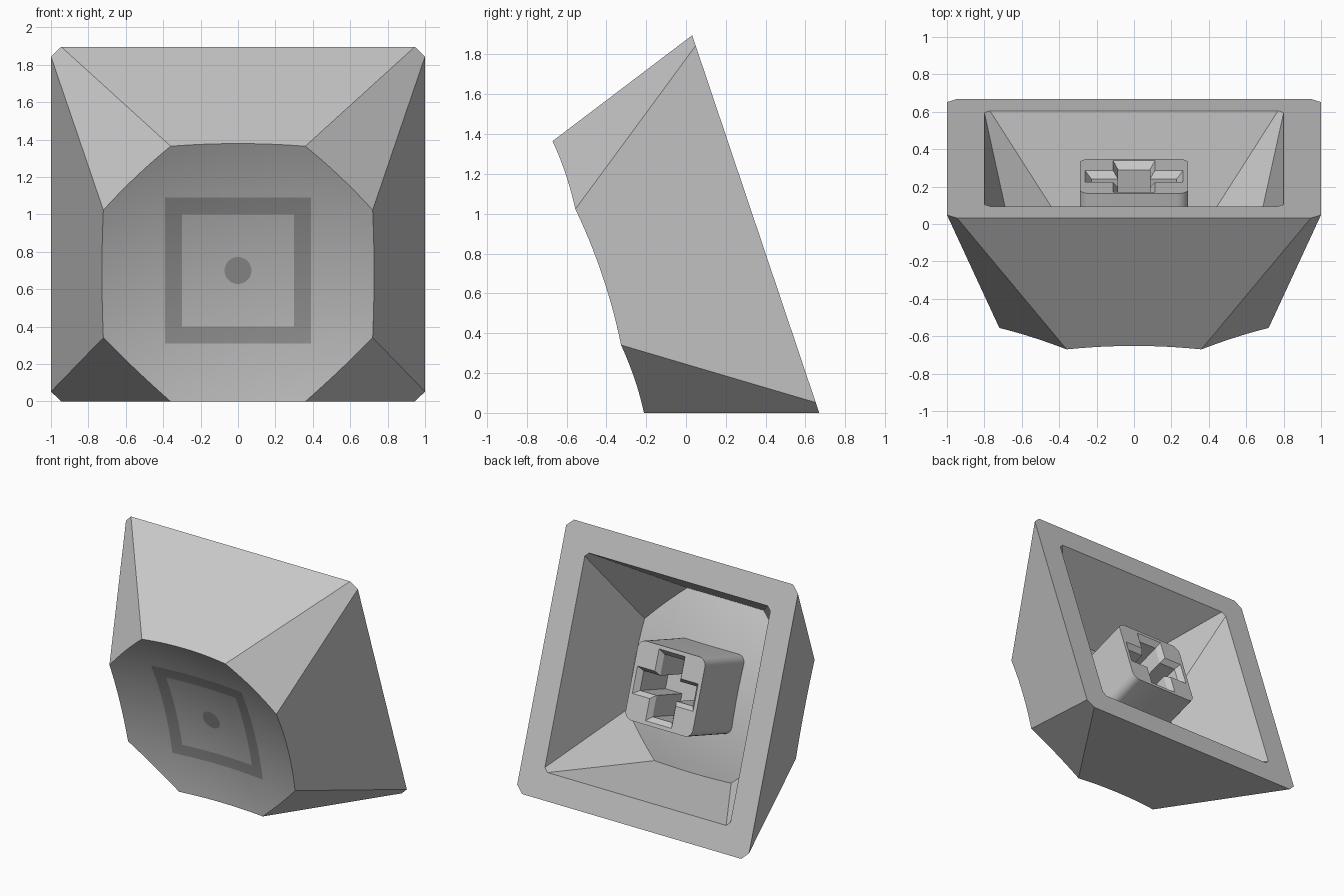
import bpy, bmesh, math
from mathutils import Matrix, Vector

if "Cube" in bpy.data.objects:
    bpy.data.objects.remove(bpy.data.objects["Cube"])

# Local frame: x across, y up along the open rim, z from rim to dished face
S, C = 0.319, 0.948
TILT = Matrix(((1, 0, 0, 0), (0, -S, -C, 0.35), (0, C, -S, 0.948), (0, 0, 0, 1)))
TOP = 0.834                                    # height of the octagon corners
R = 2.8                                        # dish radius
CENTRE = Vector((0, 0, TOP + math.sqrt(R * R - 0.72 ** 2 - 0.36 ** 2)))
R_IN = (Vector((0.63, 0.33, 0.67)) - CENTRE).length


def material(name, v):
    m = bpy.data.materials.new(name)
    m.diffuse_color = (v, v, v, 1)
    m.use_nodes = True
    m.node_tree.nodes["Principled BSDF"].inputs["Base Color"].default_value = m.diffuse_color
    return m


GREY = material("light_grey", 0.58)
DARK = material("dark_grey", 0.33)


def add(name, bm, mat=GREY):
    bmesh.ops.recalc_face_normals(bm, faces=bm.faces)
    me = bpy.data.meshes.new(name)
    bm.to_mesh(me)
    bm.free()
    me.materials.append(mat)
    ob = bpy.data.objects.new(name, me)
    bpy.context.collection.objects.link(ob)
    return ob


def loft(name, sections):
    """Solid through a list of (outline, height)."""
    bm = bmesh.new()
    rings = [[bm.verts.new((x, y, z)) for x, y in pts] for pts, z in sections]
    for a, b in zip(rings, rings[1:]):
        for i in range(len(a)):
            j = (i + 1) % len(a)
            bm.faces.new((a[i], a[j], b[j], b[i]))
    bm.faces.new(rings[0])
    bm.faces.new(rings[-1])
    return add(name, bm)


def octagon(a, b):
    return [(a, -b), (a, b), (b, a), (-b, a), (-a, b), (-a, -b), (-b, -a), (b, -a)]


def tapered(name, low, high, height, t0, t1):
    """Octagonal taper, extended past its ends by the factors t0 and t1."""
    def mix(t):
        a, b = [p + (q - p) * t for p, q in zip(low, high)]
        return octagon(a, b), height * t
    return loft(name, [mix(t0), mix(t1)])


def ball(name, radius):
    bm = bmesh.new()
    bmesh.ops.create_uvsphere(bm, u_segments=96, v_segments=128, radius=radius,
                              matrix=Matrix.Translation(CENTRE))
    for f in bm.faces:
        f.smooth = True
    return add(name, bm)


def subtract(ob, cutter):
    """Cut one solid from another, apply the cut and drop the cutter."""
    mod = ob.modifiers.new("cut", 'BOOLEAN')
    mod.object, mod.operation, mod.solver = cutter, 'DIFFERENCE', 'EXACT'
    dg = bpy.context.evaluated_depsgraph_get()
    me = bpy.data.meshes.new_from_object(ob.evaluated_get(dg))
    ob.modifiers.clear()
    ob.data = me
    bpy.data.objects.remove(cutter)


# Hollow tapered body with a dished front and a domed inner ceiling
body = tapered("cap_body", (1.0, 0.945), (0.72, 0.36), TOP, 0, 1.06)
subtract(body, ball("dish_cutter", R))
cavity = tapered("cavity_cutter", (0.8, 0.77), (0.63, 0.33), 0.67, -0.05, 1.06)
subtract(cavity, ball("ceiling_cutter", R_IN))
subtract(body, cavity)

# Stem: rounded square post with a chamfered cross socket
post = []
for k, (sx, sy) in enumerate(((1, 1), (-1, 1), (-1, -1), (1, -1))):
    for i in range(6):
        a = math.radians(90 * k + 18 * i)
        post.append((sx * 0.23 + 0.06 * math.cos(a), sy * 0.23 + 0.06 * math.sin(a)))
stem = loft("stem", [(post, 0.1), (post, 0.64)])


def cross(w, h, l):
    q = [(l, -h), (l, h), (w, h), (w, l), (-w, l), (-w, h)]
    return q + [(-x, -y) for x, y in q]


wide, narrow = cross(0.112, 0.10, 0.262), cross(0.085, 0.072, 0.228)
subtract(stem, loft("socket_cutter", [(wide, 0.05), (wide, 0.1), (narrow, 0.14), (narrow, 0.47)]))

for ob in (body, stem):
    ob.data.transform(TILT)
    ob.data.materials.clear()
    ob.data.materials.append(GREY)

# Square frame coloured into the dish
MID_Z, OUT, INN = 0.70, 0.39, 0.30
centre = TILT @ CENTRE
body.data.materials.append(DARK)
bm = bmesh.new()
bm.from_mesh(body.data)


def dish_faces():
    return [f for f in bm.faces
            if all(abs((v.co - centre).length - R) < 0.003 for v in f.verts)]


for d in (-OUT, -INN, INN, OUT):
    for co, no in (((d, 0, 0), (1, 0, 0)), ((0, 0, MID_Z + d), (0, 0, 1))):
        fs = dish_faces()
        geom = fs + list({e for f in fs for e in f.edges}) + list({v for f in fs for v in f.verts})
        bmesh.ops.bisect_plane(bm, geom=geom, plane_co=co, plane_no=no, dist=1e-5)
for f in bm.faces:
    f.material_index = 0
for f in dish_faces():
    c = f.calc_center_median()
    f.material_index = int(INN < max(abs(c.x), abs(c.z - MID_Z)) < OUT)
bm.to_mesh(body.data)
bm.free()

# Round dot laid on the dish
bm = bmesh.new()
bmesh.ops.create_circle(bm, cap_ends=True, segments=32, radius=0.072)
for v in bm.verts:
    x, z = v.co.x, v.co.y + MID_Z
    y = centre.y + math.sqrt((R - 0.004) ** 2 - x * x - (z - centre.z) ** 2)
    v.co = (x, y, z)
for f in bm.faces:
    f.normal_update()
dot = add("centre_dot", bm, DARK)
if dot.data.polygons[0].normal.y > 0:
    dot.data.flip_normals()

# Smooth the curved surfaces, keep the edges sharp
bpy.ops.object.select_all(action='DESELECT')
for ob in (body, stem):
    ob.select_set(True)
bpy.context.view_layer.objects.active = body
bpy.ops.object.shade_smooth_by_angle(angle=math.radians(25))
